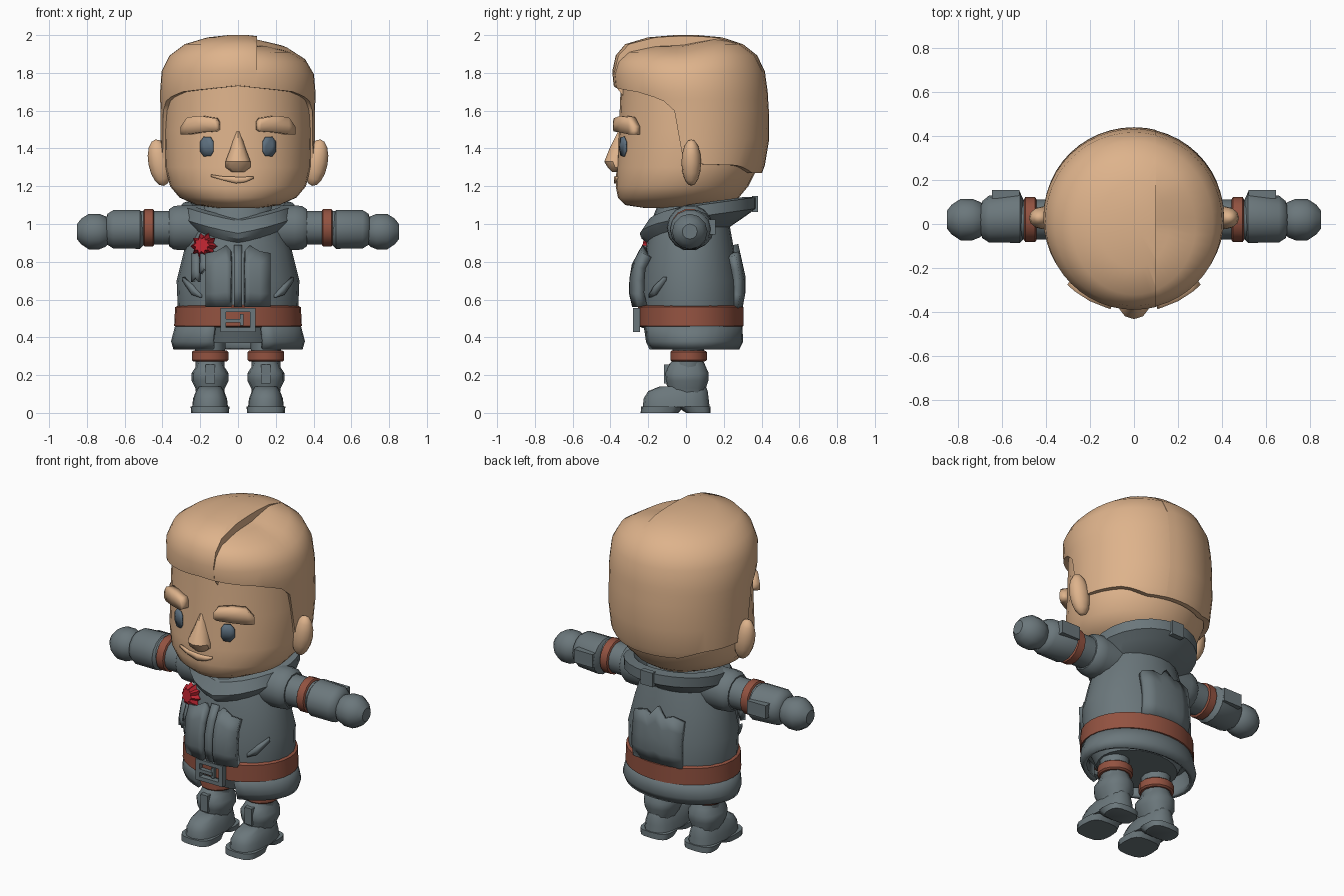
import bpy, bmesh, math
from mathutils import Matrix

old = bpy.data.objects.get("Cube")
if old:
    bpy.data.objects.remove(old, do_unlink=True)


def material(name, rgb):
    m = bpy.data.materials.new(name)
    m.use_nodes = True
    m.diffuse_color = (*rgb, 1)
    m.node_tree.nodes["Principled BSDF"].inputs["Base Color"].default_value = (*rgb, 1)
    return m


SKIN = material("skin", (0.73, 0.45, 0.26))
GREY = material("slate_grey", (0.147, 0.185, 0.2))
BROWN = material("leather_brown", (0.29, 0.085, 0.052))
RED = material("red", (0.5, 0.018, 0.03))
EYE = material("eye_blue_grey", (0.11, 0.16, 0.21))


def finish(name, bm, mat, angle=38, thick=0):
    """Turn a bmesh into a shaded object."""
    bmesh.ops.remove_doubles(bm, verts=bm.verts, dist=0.0005)
    bmesh.ops.recalc_face_normals(bm, faces=bm.faces)
    me = bpy.data.meshes.new(name)
    bm.to_mesh(me)
    bm.free()
    me.materials.append(mat)
    ob = bpy.data.objects.new(name, me)
    bpy.context.collection.objects.link(ob)
    if thick:
        mod = ob.modifiers.new("thickness", "SOLIDIFY")
        mod.thickness, mod.offset = thick, 0
    bpy.ops.object.select_all(action="DESELECT")
    ob.select_set(True)
    bpy.context.view_layer.objects.active = ob
    bpy.ops.object.shade_smooth_by_angle(angle=math.radians(angle))
    return ob


def skin_rings(rings, caps=True, closed=True):
    """Join rows of points with quads."""
    bm = bmesh.new()
    rows = [[bm.verts.new(p) for p in r] for r in rings]
    n = len(rows[0])
    for a, b in zip(rows, rows[1:]):
        for i in range(n if closed else n - 1):
            j = (i + 1) % n
            bm.faces.new((a[i], a[j], b[j], b[i]))
    if caps:
        bm.faces.new(rows[0])
        bm.faces.new(rows[-1])
    return bm


def ring(z, rx, y0, y1, n, power=2):
    """Rounded section from y0 to y1; starts at the front."""
    out = []
    for i in range(n):
        a = 2 * math.pi * i / n
        s, c = math.sin(a), -math.cos(a)
        x = math.copysign(abs(s) ** (2 / power), s) * rx
        y = math.copysign(abs(c) ** (2 / power), c)
        out.append((x, (y0 + y1) / 2 + y * (y1 - y0) / 2, z))
    return out


def loft(name, rows, mat, n=24, power=2, x=0, caps=True):
    rings = [[(px + x, py, pz) for px, py, pz in ring(*r, n, power)] for r in rows]
    return finish(name, skin_rings(rings, caps), mat)


def patch(name, cols, depth, mat, thick, steps=4):
    """Bent plate: columns of (x, low z, high z) laid on a curved surface."""
    rings = []
    for x, z0, z1 in cols:
        zs = [z0 + (z1 - z0) * k / steps for k in range(steps + 1)]
        rings.append([(x, depth(x, z), z) for z in zs])
    return finish(name, skin_rings(rings, False, False), mat, thick=thick)


def box(name, centre, size, mat):
    bm = bmesh.new()
    bmesh.ops.create_cube(bm, size=1, matrix=Matrix.Translation(centre) @ Matrix.Diagonal((*size, 1)))
    return finish(name, bm, mat)


def interp(x, pts):
    for (a, va), (b, vb) in zip(pts, pts[1:]):
        if x <= b:
            return va + (vb - va) * max(0, x - a) / (b - a)
    return pts[-1][1]


# Head
loft("head", [(1.085, .12, -.22, .15), (1.1, .22, -.32, .22), (1.14, .31, -.36, .28),
              (1.2, .36, -.372, .33), (1.3, .385, -.368, .38), (1.5, .39, -.355, .41),
              (1.75, .38, -.345, .38), (1.85, .28, -.25, .28)], SKIN, 32)

# Hair: a dome with a shaped hairline; the swept side rises above the parting
HEM = [(0, 1.73), (45, 1.7), (66, 1.66), (75, 1.6), (80, 1.32), (130, 1.31), (150, 1.27), (180, 1.27)]
DOME = [(1.27, .39, -.33, .4), (1.31, .4, -.34, .415), (1.45, .407, -.35, .438), (1.6, .407, -.355, .436),
        (1.66, .41, -.365, .432), (1.7, .41, -.378, .43), (1.79, .402, -.388, .415), (1.86, .36, -.37, .375),
        (1.91, .28, -.32, .3), (1.94, .16, -.2, .19), (1.95, .05, -.06, .06)]


def hair_dome(lift):
    n = 48
    hem = [interp(180 - abs(180 - 360 * i / n), HEM) for i in range(n)]
    rings = [[(x * .9, y * .9, hem[i]) for i, (x, y, z) in enumerate(ring(*DOME[1], n))]]
    for i, row in enumerate(DOME):
        pts = []
        for h, (x, y, z) in zip(hem, ring(*row, n)):
            if z < h:  # clamp to the hairline
                prof = [interp(h, [(r[0], r[k]) for r in DOME]) for k in (1, 2, 3)]
                x, y, z = ring(h, *prof, n)[len(pts)]
            z += max(0, z - 1.7) * lift(y)
            pts.append((x, y, z))
        rings.append(pts)
    bm = skin_rings(rings, False)
    bm.faces.new([v for v in bm.verts][-n:])
    return bm


finish("hair_base", hair_dome(lambda y: .2 * min(1, max(0, (y + .02) / .22))), SKIN)
bm = hair_dome(lambda y: .2)
bmesh.ops.scale(bm, vec=(1.006, 1.006, 1), verts=bm.verts)
cut = bmesh.ops.bisect_plane(bm, geom=bm.verts[:] + bm.edges[:] + bm.faces[:],
                             plane_co=(.1, 0, 0), plane_no=(1, 0, 0), clear_outer=True)["geom_cut"]
rim = [e for e in cut if isinstance(e, bmesh.types.BMEdge) and all(v.co.z > 1.72 for v in e.verts)]
new = bmesh.ops.extrude_edge_only(bm, edges=rim)["geom"]
for v in (g for g in new if isinstance(g, bmesh.types.BMVert)):
    v.co.y *= .85
    v.co.z -= .07
finish("hair_sweep", bm, SKIN)


# Face
def face_y(off):
    return lambda x, z: .02 - .385 * math.sqrt(1 - (x / .4) ** 2) - off


loft("nose", [(1.275, .035, -.39, -.32), (1.3, .07, -.415, -.3), (1.33, .07, -.433, -.3),
              (1.4, .042, -.405, -.3), (1.49, .012, -.36, -.3)], SKIN, 10)
patch("lips", [(-.14, 1.25, 1.262), (-.08, 1.232, 1.252), (-.01, 1.215, 1.25),
               (.04, 1.222, 1.25), (.08, 1.24, 1.252)], face_y(.005), SKIN, .025, 2)
for s, side in ((1, "left"), (-1, "right")):
    patch(side + "_eyebrow", [(s * .1, 1.5, 1.54), (s * .115, 1.49, 1.56), (s * .19, 1.485, 1.572),
                              (s * .255, 1.475, 1.565), (s * .288, 1.475, 1.515)],
          face_y(.01), SKIN, .05, 2)
    eye = [(s * (.165 + dx), 1.41 - h, 1.41 + h) for dx, h in
           ((-.035, .025), (-.02, .05), (.015, .052), (.035, .025))]
    patch(side + "_eye", eye, face_y(.004), EYE, .009, 2)
    # Ears
    bm = bmesh.new()
    bmesh.ops.create_uvsphere(bm, u_segments=12, v_segments=8, radius=1, matrix=Matrix.Translation((s * .415, .028, 1.325))
                              @ Matrix.Rotation(s * .18, 4, "Y") @ Matrix.Diagonal((.06, .052, .125, 1)))
    finish(side + "_ear", bm, SKIN)

# Coat
loft("coat_body", [(.45, .315, -.235, .285), (.58, .32, -.24, .29), (.7, .325, -.24, .285), (.86, .285, -.215, .255),
                   (1.0, .235, -.19, .23), (1.1, .18, -.15, .2)], GREY)
rows = [(.34, .33, -.2, .27), (.38, .342, -.22, .29), (.48, .315, -.235, .285)]
bm = skin_rings([ring(*r, 32) for r in rows], False)
bmesh.ops.delete(bm, geom=[f for f in bm.faces if f.calc_center_median().y < 0
                           and abs(f.calc_center_median().x) < .13], context="FACES")
finish("coat_skirt", bm, GREY, thick=.025)
loft("coat_lining", [(.37, .24, -.17, .22), (.47, .29, -.21, .26)], GREY)
loft("belt", [(.455, .32, -.24, .29), (.46, .338, -.255, .305), (.56, .333, -.255, .305), (.57, .31, -.24, .29)], BROWN, 32)

# Buckle
for sx in (-1, 1):
    box("buckle_side", (sx * .078, -.262, .493), (.028, .035, .125), GREY)
for z in (.441, .545):
    box("buckle_bar", (0, -.262, z), (.184, .035, .023), GREY)
box("buckle_prong", (-.025, -.263, .488), (.09, .03, .02), GREY)
box("buckle_post", (.02, -.262, .493), (.018, .025, .06), GREY)


# Raised coat panels, placket, and side pocket flaps
def front_y(x, z):
    r = interp(z, [(.56, .29), (.61, .31), (.76, .305), (.89, .235)])
    return .03 - r * math.sqrt(1 - (x / .36) ** 2)


def back_y(x, z):
    return .03 + interp(z, [(.56, .25), (.62, .265), (.72, .265), (.9, .225)]) * math.sqrt(1 - (x / .36) ** 2)


for s, side in ((1, "left"), (-1, "right")):
    patch(side + "_front_panel", [(s * .035, .565, .85), (s * .06, .565, .875), (s * .11, .565, .845),
                                  (s * .165, .565, .835)], front_y, GREY, .05)
    flap = [(s * .19, .61, .625), (s * .235, .625, .675), (s * .285, .7, .72)]
    patch(side + "_pocket_flap", flap, lambda x, z: .02 - .25 * math.sqrt(1 - (x / .33) ** 2), GREY, .035, 2)
patch("coat_placket", [(-.022, .565, .88), (.022, .565, .88)], lambda x, z: front_y(x, z) + .005, GREY, .04)
patch("back_panel", [(-.16, .56, .83), (-.09, .56, .85), (-.045, .56, .835), (0, .56, .89), (.045, .56, .835),
                     (.09, .56, .85), (.16, .56, .83)], back_y, GREY, .04)

# Collar: tilted ring with a dip at the front
rows = [(.94, .2, -.17, .21), (1.0, .27, -.235, .32), (1.03, .305, -.245, .372), (1.09, .3, -.2, .372),
        (1.1, .25, -.16, .31), (1.03, .19, -.14, .23)]
rings = [[(x, y, z + .14 * y - (.045 * max(0, 1 - abs(x) / .25) if y < 0 else 0)) for x, y, z in ring(*r, 24)]
         for r in rows]
finish("collar", skin_rings(rings), GREY, 30)
box("collar_tab", (0, .365, 1.105), (.08, .03, .085), GREY)

# Rosette with ribbon tails
bm = bmesh.new()
bmesh.ops.create_cone(bm, cap_ends=True, segments=20, radius1=.075, radius2=.045, depth=.04)
for v in bm.verts:
    k = round(math.atan2(v.co.y, v.co.x) / (math.pi / 10))
    if k % 2:
        v.co.x, v.co.y = v.co.x * .74, v.co.y * .74
bmesh.ops.transform(bm, verts=bm.verts, matrix=Matrix.Translation((-.187, -.2, .885))
                    @ Matrix.Rotation(-.3, 4, "Z") @ Matrix.Rotation(math.pi / 2 - .15, 4, "X"))
finish("rosette", bm, RED, 20)
for dx in (-.022, .022):
    x = -.2 + dx
    patch("rosette_tail", [(x - .018, .715 + dx, .84), (x, .74 + dx, .84), (x + .018, .715 + dx, .84)],
          lambda x, z: front_y(x, z) - .005, GREY, .03, 3)


# Arms: lofts turned sideways, rows of (x, half height, back y offset)
def limb(name, s, rows, mat, z=.98, n=14):
    rings = [[(s * d, y, z + h) for h, y, d in ring(t, r, .02 - r, .02 + r * k, n)] for t, r, k in rows]
    return finish(name, skin_rings(rings), mat)


for s, side in ((1, "left"), (-1, "right")):
    limb(side + "_shoulder", s, [(.16, .12, 1), (.3, .122, 1), (.34, .118, 1), (.365, .1, 1)], GREY)
    limb(side + "_upper_sleeve", s, [(.3, .093, 1), (.52, .09, 1)], GREY)
    limb(side + "_arm_band", s, [(.445, .094, 1), (.45, .102, 1), (.495, .102, 1), (.5, .094, 1)], BROWN)
    limb(side + "_cuff", s, [(.5, .085, 1), (.52, .106, 1.2), (.66, .104, 1.05), (.69, .085, 1), (.7, .06, 1)], GREY, .972)
    box(side + "_cuff_plate", (s * .583, .135, .985), (.125, .04, .08), GREY)
    limb(side + "_hand", s, [(.68, .06, 1), (.7, .08, 1), (.735, .094, 1), (.79, .094, 1), (.83, .068, 1),
                             (.852, .04, 1)], GREY, .96, 12)

    # Legs and boots
    x = s * .148
    loft(side + "_leg", [(.2, .075, -.07, .09), (.45, .085, -.075, .1)], GREY, 12, x=x)
    loft(side + "_leg_band", [(.272, .09, -.075, .1), (.28, .099, -.083, .11), (.322, .099, -.083, .11),
                              (.33, .09, -.075, .1)], BROWN, 14, x=x)
    loft(side + "_boot_shaft", [(.08, .07, -.09, .1), (.13, .078, -.095, .105), (.17, .098, -.11, .118),
                                (.21, .098, -.115, .12), (.245, .075, -.1, .105), (.28, .066, -.07, .09)],
         GREY, 12, 2.4, x)
    box(side + "_boot_tongue", (x, -.098, .205), (.05, .035, .1), GREY)
    loft(side + "_foot", [(.03, .095, -.228, .125), (.075, .09, -.225, .12), (.115, .075, -.2, .115),
                          (.14, .06, -.14, .105)], GREY, 16, 2.6, x)
    loft(side + "_toe_sole", [(0, .1, -.24, -.04), (.035, .103, -.238, -.01)], GREY, 16, 3, x)
    loft(side + "_heel", [(0, .092, .0, .13), (.035, .1, -.05, .13)], GREY, 16, 3, x)
